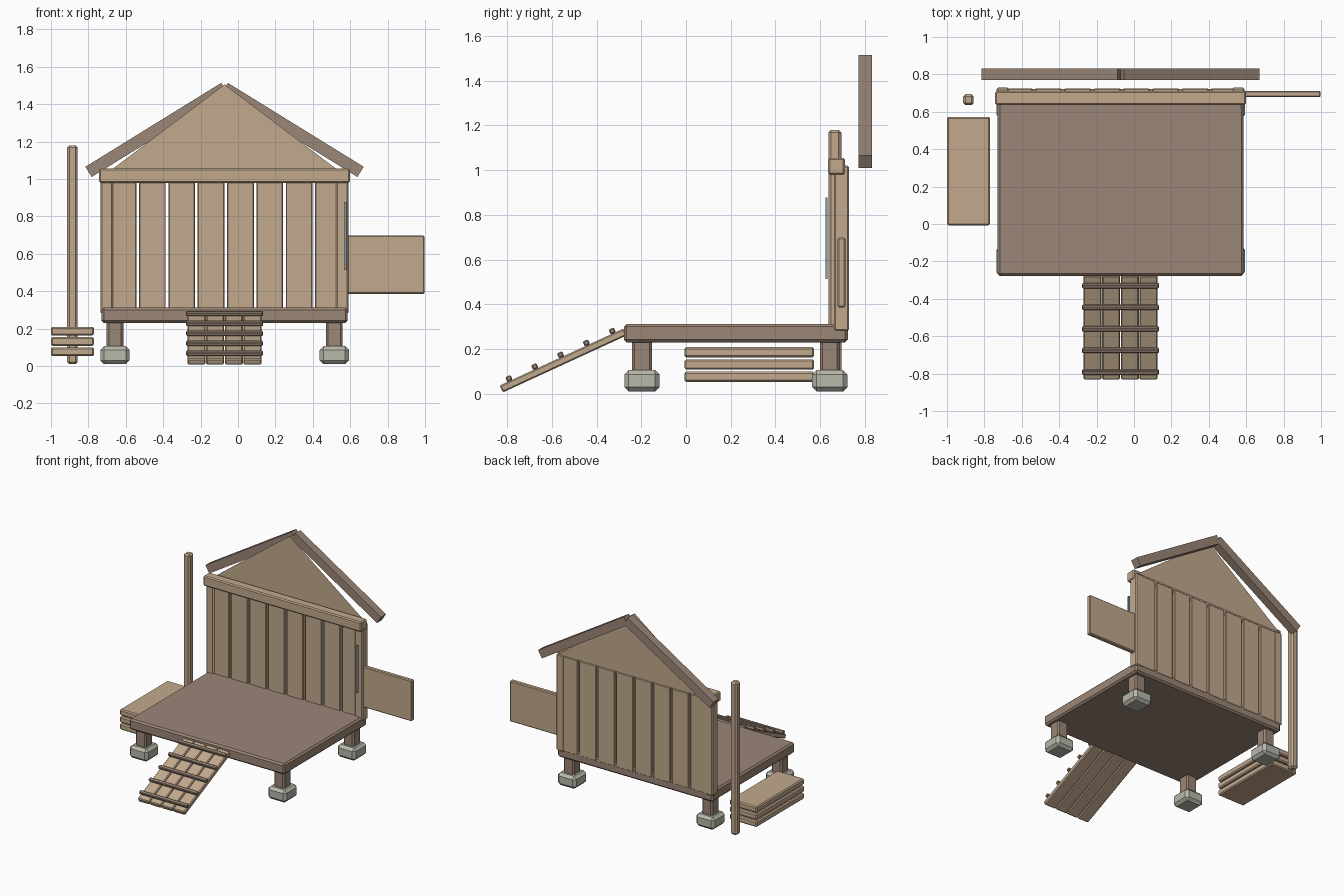
import bpy
from math import radians
from mathutils import Euler, Vector

cube = bpy.data.objects.get("Cube")
if cube:
    bpy.data.objects.remove(cube, do_unlink=True)


def material(name, rgb):
    m = bpy.data.materials.new(name)
    m.use_nodes = True
    m.diffuse_color = (*rgb, 1)
    m.node_tree.nodes["Principled BSDF"].inputs["Base Color"].default_value = (*rgb, 1)
    return m


tan = material("tan wood", (0.54, 0.40, 0.27))
brown = material("brown wood", (0.33, 0.24, 0.185))
concrete = material("pale concrete", (0.48, 0.48, 0.41))
steel = material("blue grey metal", (0.30, 0.34, 0.35))


def mesh_object(name, verts, faces, mat):
    me = bpy.data.meshes.new(name)
    me.from_pydata(verts, [], faces)
    me.materials.append(mat)
    ob = bpy.data.objects.new(name, me)
    bpy.context.collection.objects.link(ob)
    return ob


def box(name, centre, size, mat, bevel=0.008, rot=(0, 0, 0)):
    """Chamfered box, flat shaded."""
    sx, sy, sz = (s / 2 for s in size)
    verts = [(x, y, z) for x in (-sx, sx) for y in (-sy, sy) for z in (-sz, sz)]
    faces = [(0, 1, 3, 2), (4, 6, 7, 5), (0, 4, 5, 1),
             (2, 3, 7, 6), (0, 2, 6, 4), (1, 5, 7, 3)]
    ob = mesh_object(name, verts, faces, mat)
    ob.location = centre
    ob.rotation_euler = rot
    if bevel:
        mod = ob.modifiers.new("Chamfer", 'BEVEL')
        mod.width = bevel
        mod.segments = 1
    return ob


MID = -0.072  # centre line of the hut

# Deck, legs and footings
box("deck", (MID, 0.223, 0.271), (1.315, 1.0, 0.082), brown, 0.012)
for x, side in ((-0.658, "right"), (0.515, "left")):
    for y, end in ((-0.197, "front"), (0.643, "back")):
        box(f"{end}_{side}_leg", (x, y, 0.17), (0.09, 0.09, 0.15), brown, 0.012)
        box(f"{end}_{side}_footing", (x, y, 0.058), (0.156, 0.158, 0.096), concrete, 0.02)

# Back wall: corner posts, spaced boards, top rail and gable
for x, side in ((-0.702, "right"), (0.558, "left")):
    box(f"{side}_corner_post", (x, 0.695, 0.65), (0.066, 0.068, 0.74), tan)
for i in range(8):
    box(f"wall_board_{i + 1}", (-0.615 + 0.157 * i, 0.697, 0.65),
        (0.143, 0.056, 0.73), tan, 0.005)
box("wall_top_rail", (MID, 0.673, 1.017), (1.34, 0.075, 0.076), tan)
mesh_object("gable", [(MID - 0.645, 0.726, 1.018), (MID + 0.645, 0.726, 1.018),
                      (MID, 0.726, 1.505)], [(0, 1, 2)], tan)

# Roof beams
for s, side in ((-1, "right"), (1, "left")):
    box(f"{side}_roof_beam", (MID + s * 0.364, 0.801, 1.262), (0.854, 0.062, 0.064),
        brown, 0, (0, s * radians(31.7), 0))

# Loose panel beside the wall, and metal strip
box("side_panel", (0.787, 0.695, 0.542), (0.42, 0.034, 0.312), tan, 0.006)
box("metal_strip", (0.573, 0.628, 0.695), (0.014, 0.01, 0.365), steel, 0)

# Free-standing pole and stacked planks
box("pole", (-0.885, 0.665, 0.595), (0.056, 0.058, 1.17), tan, 0.012)
for i in range(3):
    box(f"stacked_plank_{i + 1}", (-0.885, 0.283, 0.076 + 0.055 * i),
        (0.23, 0.58, 0.046), tan)

# Ramp: four planks crossed by five cleats
tilt = (radians(24.7), 0, 0)
ramp_mid = Vector((MID, -0.549, 0.149))
turn = Euler(tilt).to_matrix()
for i in range(4):
    at = ramp_mid + Vector((0.1 * (i - 1.5), 0, 0))
    box(f"ramp_plank_{i + 1}", at, (0.096, 0.61, 0.034), tan, 0.006, tilt)
for i in range(5):
    at = ramp_mid + turn @ Vector((0, 0.127 * (i - 2), 0.028))
    box(f"ramp_cleat_{i + 1}", at, (0.41, 0.026, 0.024), brown, 0.005, tilt)
